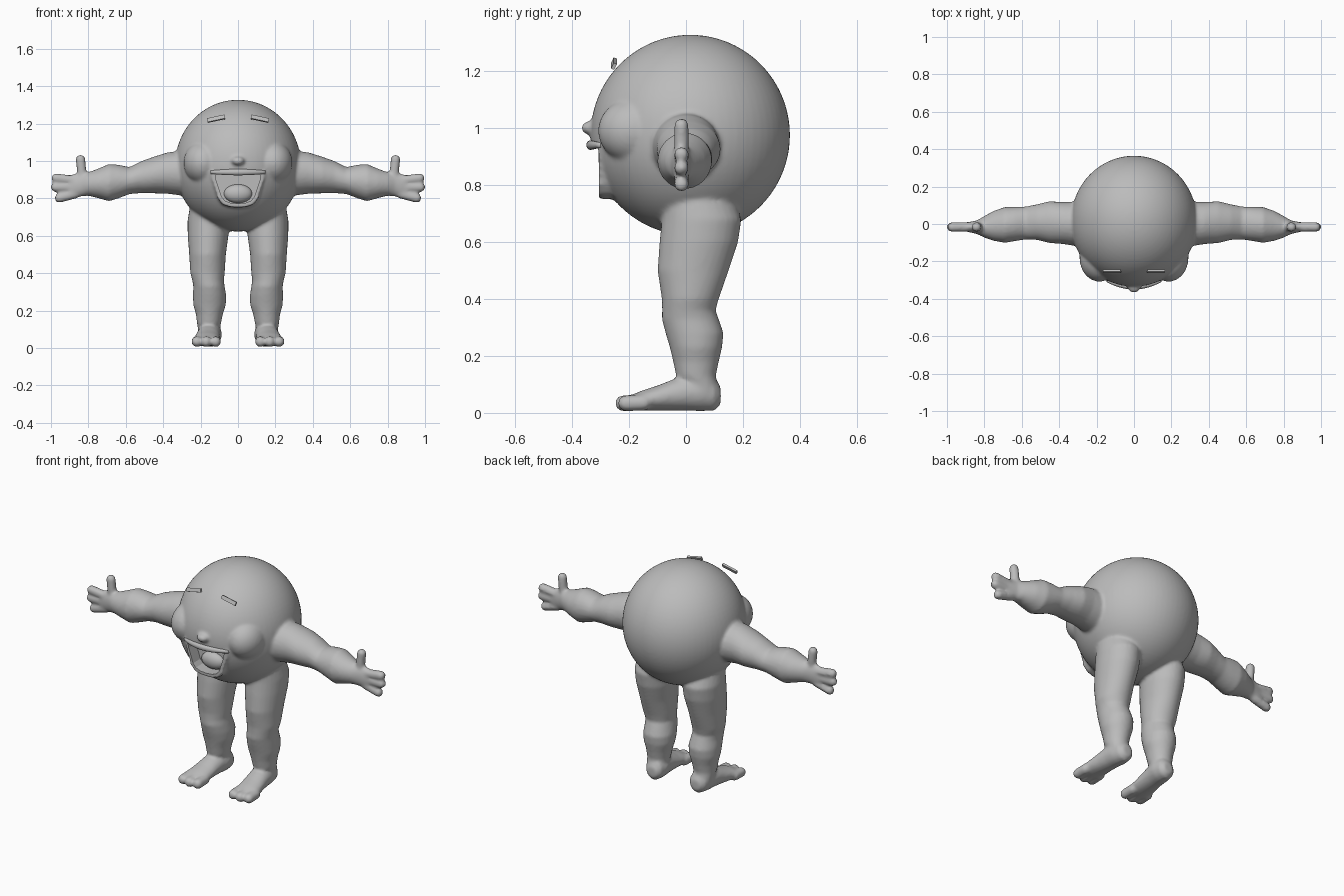
import bpy, bmesh, math
from mathutils import Vector, Matrix

if "Cube" in bpy.data.objects:
    bpy.data.objects.remove(bpy.data.objects["Cube"])

grey = bpy.data.materials.new("plain grey")
grey.diffuse_color = (0.5, 0.5, 0.5, 1)
grey.use_nodes = True
grey.node_tree.nodes["Principled BSDF"].inputs["Base Color"].default_value = grey.diffuse_color


def finish(name, bm, smooth=True):
    bmesh.ops.recalc_face_normals(bm, faces=bm.faces)
    for f in bm.faces:
        f.smooth = smooth
    me = bpy.data.meshes.new(name)
    bm.to_mesh(me)
    bm.free()
    me.materials.append(grey)
    ob = bpy.data.objects.new(name, me)
    bpy.context.collection.objects.link(ob)
    return ob


def ball(bm, loc, radii, u=48, v=32):
    m = Matrix.Translation(loc) @ Matrix.Diagonal((*radii, 1))
    bmesh.ops.create_uvsphere(bm, u_segments=u, v_segments=v, radius=1, matrix=m)


def capsule(bm, a, b, r):
    a, b = Vector(a), Vector(b)
    vs = bmesh.ops.create_uvsphere(bm, u_segments=16, v_segments=11, radius=r)["verts"]
    q = (b - a).to_track_quat('Z', 'Y')
    for v in vs:
        if v.co.z > 0:
            v.co.z += (b - a).length
        v.co = a + q @ v.co


def loft(bm, rings, place, n=28):
    """rings: (t, centre1, centre2, radius1, radius2); place maps (t, p, q) to xyz"""
    loops = []
    for t, c, d, r, s in rings:
        loops.append([bm.verts.new(place(t, c + r * math.cos(2 * math.pi * i / n),
                                         d + s * math.sin(2 * math.pi * i / n))) for i in range(n)])
    for A, B in zip(loops, loops[1:]):
        for i in range(n):
            bm.faces.new((A[i], A[(i + 1) % n], B[(i + 1) % n], B[i]))
    bm.faces.new(loops[0])
    bm.faces.new(loops[-1])


def prism(bm, half, y0, y1):
    """symmetric front outline pushed back from y0 to y1"""
    pts = half + [(-x, z) for x, z in reversed(half) if x > 0]
    A = [bm.verts.new((x, y0, z)) for x, z in pts]
    B = [bm.verts.new((x, y1, z)) for x, z in pts]
    bm.faces.new(A)
    bm.faces.new(B)
    for i in range(len(pts)):
        j = (i + 1) % len(pts)
        bm.faces.new((A[i], A[j], B[j], B[i]))


ARM = [(.20, 0, .93, .12, .12), (.30, 0, .935, .12, .12), (.38, .005, .935, .112, .11),
       (.45, .01, .925, .112, .098), (.52, .01, .913, .095, .085), (.58, .005, .895, .088, .072),
       (.64, 0, .89, .092, .09), (.69, -.005, .884, .096, .1), (.75, -.01, .88, .08, .078),
       (.80, -.015, .877, .058, .063), (.84, -.017, .872, .036, .062),
       (.89, -.016, .862, .026, .066), (.92, -.016, .86, .018, .045)]
LEG = [(.08, .155, .06, .055, .055), (.13, .155, .035, .064, .07), (.18, .153, .035, .072, .08),
       (.23, .152, .035, .087, .092), (.28, .152, .03, .089, .102), (.33, .155, .015, .084, .1),
       (.36, .16, .01, .084, .094), (.40, .163, .015, .092, .1), (.50, .163, .025, .098, .125),
       (.60, .16, .045, .109, .138), (.68, .16, .055, .11, .14), (.80, .15, .03, .10, .12)]
FOOT = [(.122, .145, .06, .03, .03), (.10, .147, .068, .052, .06), (.05, .15, .073, .064, .067),
        (0, .155, .07, .063, .062), (-.05, .16, .062, .064, .054), (-.10, .165, .052, .068, .044),
        (-.15, .17, .044, .071, .036), (-.19, .172, .038, .06, .026)]

# one skin: round body, limbs, hands, feet, cheeks, nose and jaw
bm = bmesh.new()
ball(bm, (0, .015, .975), (.337, .35, .352), 64, 40)
ball(bm, (0, -.335, 1.0), (.036, .033, .024), 20, 14)
prism(bm, [(0, .95), (.145, .95), (.138, .90), (.108, .80), (.085, .768), (.045, .754), (0, .75)], -.306, -.18)
for s in (1, -1):
    ball(bm, (s * .185, -.18, .99), (.106, .128, .115))
    loft(bm, ARM, lambda t, p, q: (s * t, p, q))
    loft(bm, LEG, lambda t, p, q: (s * p, q, t))
    loft(bm, FOOT, lambda t, p, q: (s * p, t, q))
    capsule(bm, (s * .83, -.016, .885), (s * .842, -.016, 1.008), .026)   # thumb
    for z0, x1, z1 in ((.895, .972, .908), (.86, .975, .86), (.825, .955, .802)):
        capsule(bm, (s * .87, -.016, z0), (s * x1, -.016, z1), .026)      # fingers
    for x in (.12, .17, .22):
        capsule(bm, (s * x, -.15, .036), (s * x, -.222 + abs(x - .16) * .2, .034), .029)  # toes
skin = finish("body", bm)
m = skin.modifiers.new("fuse", 'REMESH')
m.mode, m.voxel_size, m.use_smooth_shade = 'VOXEL', .009, True
m = skin.modifiers.new("soften", 'SMOOTH')
m.factor, m.iterations = .5, 5

# mouth opening
bm = bmesh.new()
prism(bm, [(0, .93), (.122, .93), (.116, .895), (.088, .81), (.07, .788), (.04, .776), (0, .773)], -.45, -.235)
cutter = finish("mouth_cutter", bm, False)
cutter.hide_render = True
cutter.hide_viewport = True
cutter.display_type = 'WIRE'
m = skin.modifiers.new("mouth", 'BOOLEAN')
m.operation, m.object, m.solver = 'DIFFERENCE', cutter, 'EXACT'

# tongue
bm = bmesh.new()
ball(bm, (0, -.235, .825), (.075, .04, .05), 32, 20)
finish("tongue", bm)

# upper lip: tapered bar following the face
bm = bmesh.new()
rings = []
for i in range(21):
    x = -.148 + .296 * i / 20
    k = 1 - (x / .152) ** 2
    rings.append((x, -.298 - .037 * k, .940, .009 + .006 * k, .008 + .009 * k))
loft(bm, rings, lambda t, p, q: (t, p, q), 14)
finish("upper_lip", bm)

# floating eyebrows
for s, side in ((1, "right"), (-1, "left")):
    bm = bmesh.new()
    mat = (Matrix.Translation((s * .117, -.253, 1.226)) @ Matrix.Rotation(s * math.radians(12), 4, 'Y')
           @ Matrix.Rotation(math.radians(-25), 4, 'X') @ Matrix.Diagonal((.096, .012, .022, 1)))
    bmesh.ops.create_cube(bm, size=1, matrix=mat)
    finish("eyebrow_" + side, bm, False)
